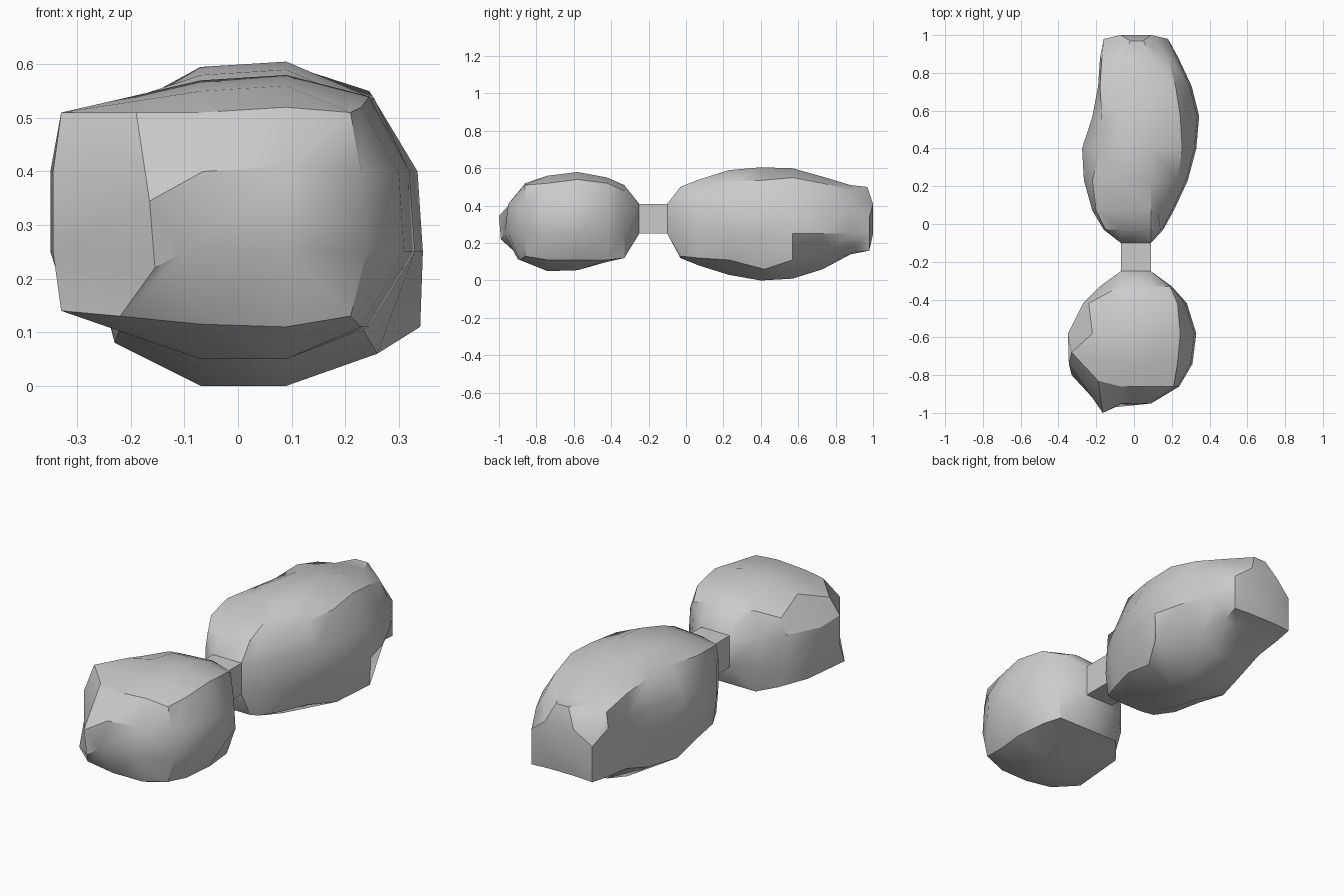
import bpy
import bmesh
import math

default = bpy.data.objects.get("Cube")
if default:
    bpy.data.objects.remove(default, do_unlink=True)

# Single neutral material
grey = bpy.data.materials.new("plain grey")
grey.use_nodes = True
colour = (0.6, 0.6, 0.6, 1.0)
grey.diffuse_color = colour
grey.node_tree.nodes["Principled BSDF"].inputs["Base Color"].default_value = colour

# Shared lines of the three-by-three cross-section grid
LEFT, RIGHT, LOW, HIGH = -0.07, 0.09, 0.25, 0.41


def section(y, xl, xr, zb, zt, side_l, side_r, bottom, top):
    """Four corners with two bulged points along every side."""
    points = [(xl, zb), (LEFT, bottom), (RIGHT, bottom),
              (xr, zb), (side_r, LOW), (side_r - 0.01, HIGH - 0.01),
              (xr, zt), (RIGHT, top), (LEFT, top - 0.01),
              (xl, zt), (side_l, HIGH - 0.01), (side_l, LOW)]
    return [(x, y, z) for x, z in points]


def core(y):
    """Middle cell of an end cap."""
    return [(LEFT, y, LOW), (RIGHT, y, LOW), (RIGHT, y, HIGH), (LEFT, y, HIGH)]


def finish(name, bm):
    bmesh.ops.recalc_face_normals(bm, faces=bm.faces)
    mesh = bpy.data.meshes.new(name)
    bm.to_mesh(mesh)
    bm.free()
    mesh.materials.append(grey)
    obj = bpy.data.objects.new(name, mesh)
    bpy.context.collection.objects.link(obj)
    bpy.ops.object.select_all(action="DESELECT")
    obj.select_set(True)
    bpy.context.view_layer.objects.active = obj
    bpy.ops.object.shade_smooth_by_angle(angle=math.radians(32))


def cap(bm, ring, points):
    """Close a twelve-point ring with a three-by-three grid of faces."""
    inner = [bm.verts.new(p) for p in points]
    for i in range(4):
        c = 3 * i
        bm.faces.new((ring[c], ring[c + 1], inner[i], ring[c - 1]))
        bm.faces.new((ring[c + 1], ring[c + 2], inner[(i + 1) % 4], inner[i]))
    bm.faces.new(inner)


def body(name, stations, start, end, dents):
    bm = bmesh.new()
    rings = []
    for s, row in enumerate(stations):
        pts = section(*row)
        rings.append([bm.verts.new(dents.get((s, i), p)) for i, p in enumerate(pts)])
    for a, b in zip(rings, rings[1:]):
        for i in range(12):
            j = (i + 1) % 12
            bm.faces.new((a[i], a[j], b[j], b[i]))
    cap(bm, rings[0], start)
    cap(bm, rings[-1], end)
    finish(name, bm)


# Front body, with its pinched nose and uneven right flank
nose = core(-0.95)
nose[0] = (-0.10, -0.97, LOW)
nose[3] = (-0.065, -0.95, 0.40)
body("front_body", [
    (-0.86, -0.18, 0.21, 0.13, 0.51, -0.17, 0.24, 0.11, 0.52),
    (-0.74, -0.32, 0.23, 0.11, 0.52, -0.345, 0.31, 0.05, 0.56),
    (-0.58, -0.29, 0.245, 0.11, 0.54, -0.35, 0.33, 0.055, 0.58),
    (-0.42, -0.22, 0.23, 0.11, 0.52, -0.27, 0.28, 0.10, 0.55),
    (-0.33, -0.16, 0.19, 0.12, 0.48, -0.18, 0.20, 0.12, 0.51),
], nose, core(-0.25), {
    (0, 0): (-0.22, -0.89, 0.13),
    (0, 1): (LEFT, -0.90, 0.115),
    (0, 2): (RIGHT, -0.89, 0.11),
    (0, 9): (-0.19, -0.83, 0.51),
    (0, 10): (-0.165, -1.0, 0.345),
    (0, 11): (-0.155, -0.99, 0.22),
    (1, 0): (-0.33, -0.80, 0.14),
    (1, 9): (-0.33, -0.68, 0.51),
    (2, 0): (-0.32, -0.52, 0.155),
    (2, 9): (-0.22, -0.58, 0.535),
    (3, 0): (-0.23, -0.41, 0.13),
    (3, 9): (-0.24, -0.42, 0.48),
    (4, 9): (-0.13, -0.36, 0.51),
})

# Rear body, longer and tapering to a gabled back
body("rear_body", [
    (-0.03, -0.15, 0.14, 0.13, 0.47, -0.16, 0.155, 0.12, 0.50),
    (0.07, -0.20, 0.18, 0.12, 0.51, -0.22, 0.21, 0.08, 0.54),
    (0.23, -0.22, 0.23, 0.11, 0.53, -0.265, 0.285, 0.03, 0.59),
    (0.40, -0.23, 0.255, 0.08, 0.535, -0.275, 0.33, 0.0, 0.605),
    (0.57, -0.19, 0.245, 0.09, 0.55, -0.22, 0.345, 0.01, 0.60),
    (0.73, -0.18, 0.18, 0.14, 0.52, -0.19, 0.305, 0.06, 0.555),
    (0.88, -0.17, 0.16, 0.15, 0.48, -0.18, 0.235, 0.14, 0.51),
    (0.98, -0.16, 0.18, 0.16, 0.50, -0.16, 0.18, 0.165, 0.50),
], core(-0.10), core(1.0), {
    (1, 6): (0.13, 0.06, 0.49),
    (3, 3): (0.26, 0.42, 0.06),
    (3, 9): (-0.18, 0.40, 0.535),
    (4, 3): (0.34, 0.57, 0.11),
    (4, 8): (LEFT, 0.57, 0.575),
    (4, 9): (-0.17, 0.54, 0.525),
    (5, 6): (0.22, 0.73, 0.52),
    (5, 8): (LEFT, 0.73, 0.54),
    (6, 6): (0.18, 0.88, 0.48),
    (7, 5): (0.18, 0.98, 0.34),
    (7, 6): (0.11, 0.98, 0.42),
    (7, 7): (0.05, 0.97, 0.50),
    (7, 8): (-0.02, 0.97, 0.50),
    (7, 9): (-0.09, 0.98, 0.42),
    (7, 10): (-0.16, 0.98, 0.34),
})

# Square neck joining the two bodies
bm = bmesh.new()
bmesh.ops.create_cube(bm, size=1)
for v in bm.verts:
    v.co = (LEFT if v.co.x < 0 else RIGHT,
            -0.27 if v.co.y < 0 else -0.08,
            LOW if v.co.z < 0 else HIGH)
finish("neck", bm)
